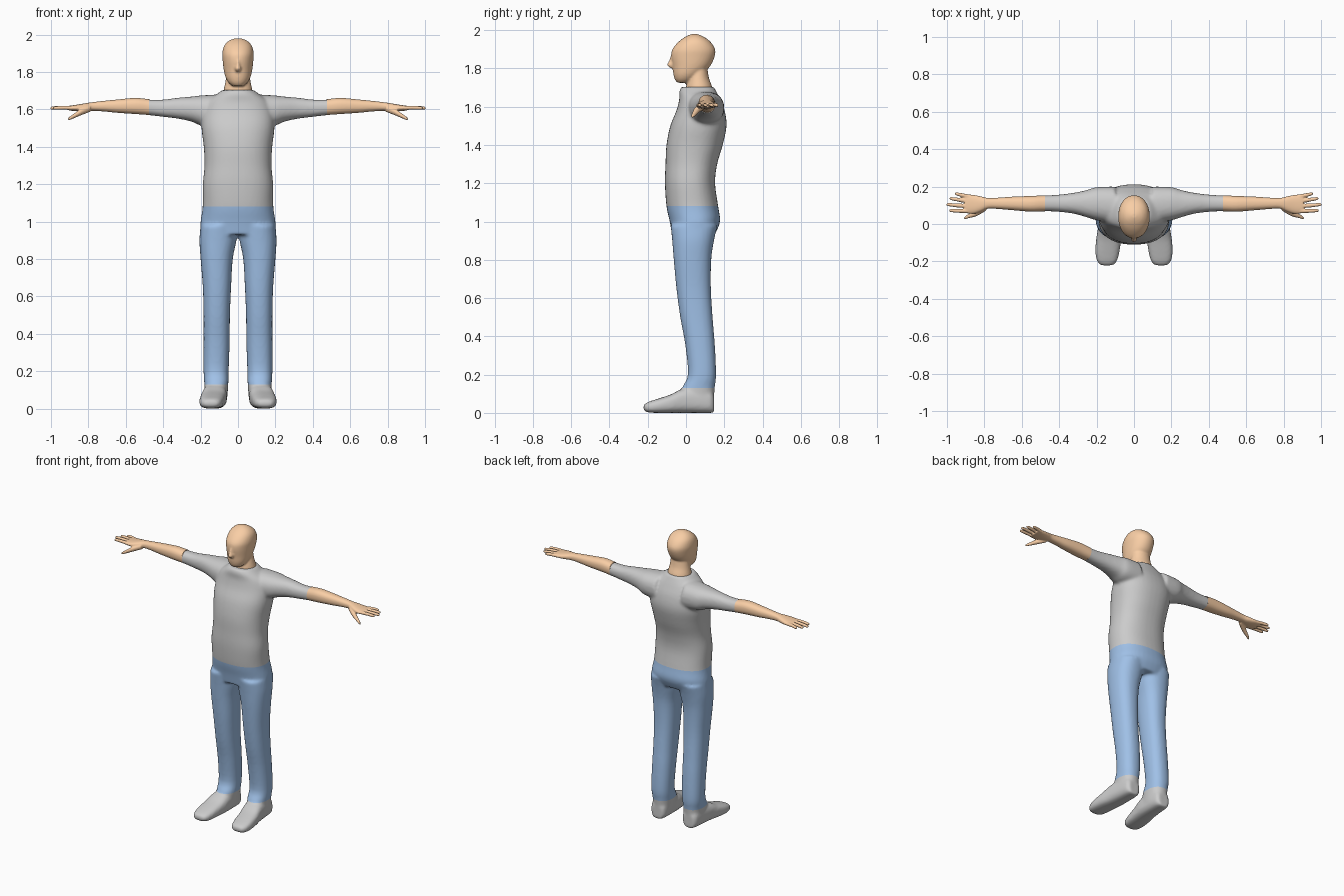
import bpy, bmesh, math

if "Cube" in bpy.data.objects:
    bpy.data.objects.remove(bpy.data.objects["Cube"])

N = 40      # points per cross-section
SUB = 4     # smooth steps between given sections


def material(name, rgb):
    m = bpy.data.materials.new(name)
    m.diffuse_color = (*rgb, 1)
    m.use_nodes = True
    m.node_tree.nodes["Principled BSDF"].inputs["Base Color"].default_value = m.diffuse_color
    return m


def spline(p0, p1, p2, p3, t):
    return tuple(0.5 * (2 * b + (c - a) * t + (2 * a - 5 * b + 4 * c - d) * t * t
                        + (3 * b - a - 3 * c + d) * t ** 3)
                 for a, b, c, d in zip(p0, p1, p2, p3))


def loft(bm, axis, rows, power=2.3, side=1):
    """Closed skin over sections (position, a0, a1, b0, b1) stacked along an axis."""
    path = []
    for i in range(len(rows) - 1):
        p0, p3 = rows[max(i - 1, 0)], rows[min(i + 2, len(rows) - 1)]
        path += [spline(p0, rows[i], rows[i + 1], p3, k / SUB) for k in range(SUB)]
    path.append(rows[-1])
    rings = []
    for t, a0, a1, b0, b1 in path:
        ring = []
        for k in range(N):
            c, s = math.cos(2 * math.pi * k / N), math.sin(2 * math.pi * k / N)
            a = (a0 + a1) / 2 + (a1 - a0) / 2 * math.copysign(abs(c) ** (2 / power), c)
            b = (b0 + b1) / 2 + (b1 - b0) / 2 * math.copysign(abs(s) ** (2 / power), s)
            x, y, z = {'x': (t, a, b), 'y': (a, t, b), 'z': (a, b, t)}[axis]
            ring.append(bm.verts.new((x * side, y, z)))
        rings.append(ring)
    for r, q in zip(rings, rings[1:]):
        for k in range(N):
            bm.faces.new((r[k], r[(k + 1) % N], q[(k + 1) % N], q[k]))
    bm.faces.new(rings[0])
    bm.faces.new(rings[-1])


def centred(rows):
    """Sections symmetric in x: (z, half width, front y, back y)."""
    return [(z, -w, w, f, b) for z, w, f, b in rows]


def limb(points):
    """Round sections along x: (x, y, z, radius)."""
    return [(x, y - r, y + r, z - r, z + r) for x, y, z, r in points]


def fuse(bm, voxel, iterations):
    """Merge overlapping lofts into one smooth skin."""
    bmesh.ops.recalc_face_normals(bm, faces=bm.faces[:])
    me = bpy.data.meshes.new("lofts")
    bm.to_mesh(me)
    bm.free()
    ob = bpy.data.objects.new("lofts", me)
    bpy.context.collection.objects.link(ob)
    rm = ob.modifiers.new("fuse", 'REMESH')
    rm.mode = 'VOXEL'
    rm.voxel_size = voxel
    sm = ob.modifiers.new("soften", 'SMOOTH')
    sm.factor = 0.5
    sm.iterations = iterations
    bpy.context.view_layer.update()
    skin = bpy.data.meshes.new_from_object(ob.evaluated_get(bpy.context.evaluated_depsgraph_get()))
    bpy.data.objects.remove(ob)
    return skin


def part(name, skin, cuts=(), mat=None, mirror=False):
    """Object made from the piece of skin on the kept side of each plane (point, kept direction)."""
    bm = bmesh.new()
    bm.from_mesh(skin)
    for co, no in cuts:
        bmesh.ops.bisect_plane(bm, geom=bm.verts[:] + bm.edges[:] + bm.faces[:],
                               plane_co=co, plane_no=no, clear_inner=True)
    for f in bm.faces:
        f.smooth = True
    me = bpy.data.meshes.new(name)
    bm.to_mesh(me)
    bm.free()
    ob = bpy.data.objects.new(name, me)
    bpy.context.collection.objects.link(ob)
    if mat:
        me.materials.clear()
        me.materials.append(mat)
    if mirror:
        ob.modifiers.new("mirror", 'MIRROR').use_mirror_merge = False
    return ob


skin_mat = material("skin", (0.95, 0.62, 0.38))
denim = material("denim", (0.35, 0.53, 0.8))

# Clothed body: torso and hips
body = bmesh.new()
loft(body, 'z', centred([
    (0.93, .203, -.073, .15), (1.0, .2, -.085, .178), (1.08, .189, -.102, .168),
    (1.2, .188, -.11, .152), (1.3, .179, -.107, .163), (1.4, .183, -.102, .192),
    (1.5, .195, -.082, .212), (1.58, .19, -.05, .202), (1.64, .165, -.035, .178),
    (1.68, .115, -.035, .158), (1.703, .085, -.025, .145)]))

for s in (1, -1):
    # Sleeves
    loft(body, 'x', [
        (.10, .0, .2, 1.50, 1.68), (.20, .02, .197, 1.515, 1.674), (.25, .035, .182, 1.535, 1.668),
        (.32, .055, .167, 1.55, 1.662), (.40, .065, .157, 1.56, 1.652),
        (.47, .068, .153, 1.568, 1.652), (.53, .066, .153, 1.572, 1.655)], side=s)
    # Trouser legs
    loft(body, 'z', [
        (.98, .0, .2, -.08, .165), (.9, .008, .206, -.072, .146), (.8, .028, .2, -.064, .132),
        (.65, .037, .188, -.05, .13), (.5, .043, .184, -.03, .139), (.35, .045, .184, -.003, .151),
        (.2, .05, .184, .01, .157), (.13, .052, .18, -.02, .15), (.05, .058, .178, -.03, .145)], side=s)
    # Shoes
    loft(body, 'y', [
        (.147, .085, .155, .0, .09), (.125, .066, .173, .0, .12), (.05, .06, .183, .0, .13),
        (-.02, .06, .192, .0, .125), (-.08, .068, .202, .0, .096), (-.15, .078, .207, .0, .073),
        (-.2, .092, .197, .003, .056), (-.222, .115, .175, .015, .042)], power=2.8, side=s)

body_skin = fuse(body, 0.009, 6)
UP, DOWN = (0, 0, 1), (0, 0, -1)
part("shirt", body_skin, [((0, 0, 1.08), UP), ((.475, 0, 0), (-1, 0, 0)), ((-.475, 0, 0), (1, 0, 0))])
part("trousers", body_skin, [((0, 0, 1.08), DOWN), ((0, 0, .13), UP)], denim)
part("shoes", body_skin, [((0, 0, .13), DOWN)])

# Forearm and palm
arm = bmesh.new()
loft(arm, 'x', [
    (.42, .067, .155, 1.565, 1.652), (.48, .068, .153, 1.57, 1.655), (.55, .066, .15, 1.575, 1.661),
    (.65, .074, .146, 1.582, 1.652), (.72, .08, .141, 1.589, 1.645), (.78, .082, .139, 1.592, 1.638),
    (.82, .066, .148, 1.59, 1.632), (.86, .055, .156, 1.59, 1.625), (.905, .058, .158, 1.594, 1.619)])
# Fingers: base y, tip x, tip y
for y0, x1, y1 in [(.147, .957, .161), (.122, .987, .136), (.095, 1.003, .104), (.069, .988, .072)]:
    loft(arm, 'x', limb([(.88, y0, 1.607, .011), ((.88 + x1) / 2, (y0 + y1) / 2, 1.609, .0105),
                         (x1 - .008, y1, 1.607, .0085), (x1, y1, 1.606, .004)]), power=2)
# Thumb
loft(arm, 'x', limb([(.79, .09, 1.605, .018), (.84, .06, 1.585, .017), (.88, .044, 1.563, .012),
                     (.9, .035, 1.552, .009), (.908, .032, 1.548, .004)]), power=2)
part("forearm_and_hand", fuse(arm, 0.004, 4), [((.475, 0, 0), (1, 0, 0))], skin_mat, mirror=True)

# Head, nose and neck
head = bmesh.new()
loft(head, 'z', centred([
    (1.725, .03, -.045, .02), (1.742, .05, -.058, .05), (1.77, .066, -.066, .085),
    (1.81, .076, -.07, .125), (1.86, .082, -.077, .149), (1.9, .084, -.071, .152),
    (1.94, .074, -.038, .127), (1.967, .048, .0, .09), (1.98, .015, .032, .058)]), power=2.1)
loft(head, 'z', centred([
    (1.868, .008, -.08, -.05), (1.84, .011, -.089, -.05), (1.818, .017, -.098, -.05),
    (1.802, .012, -.085, -.05)]), power=2)
loft(head, 'z', centred([
    (1.64, .085, .0, .14), (1.70, .077, .0, .137), (1.75, .067, .01, .12), (1.8, .06, .02, .112)]), power=2)
part("head_and_neck", fuse(head, 0.006, 5), [((0, 0, 1.66), UP)], skin_mat)
